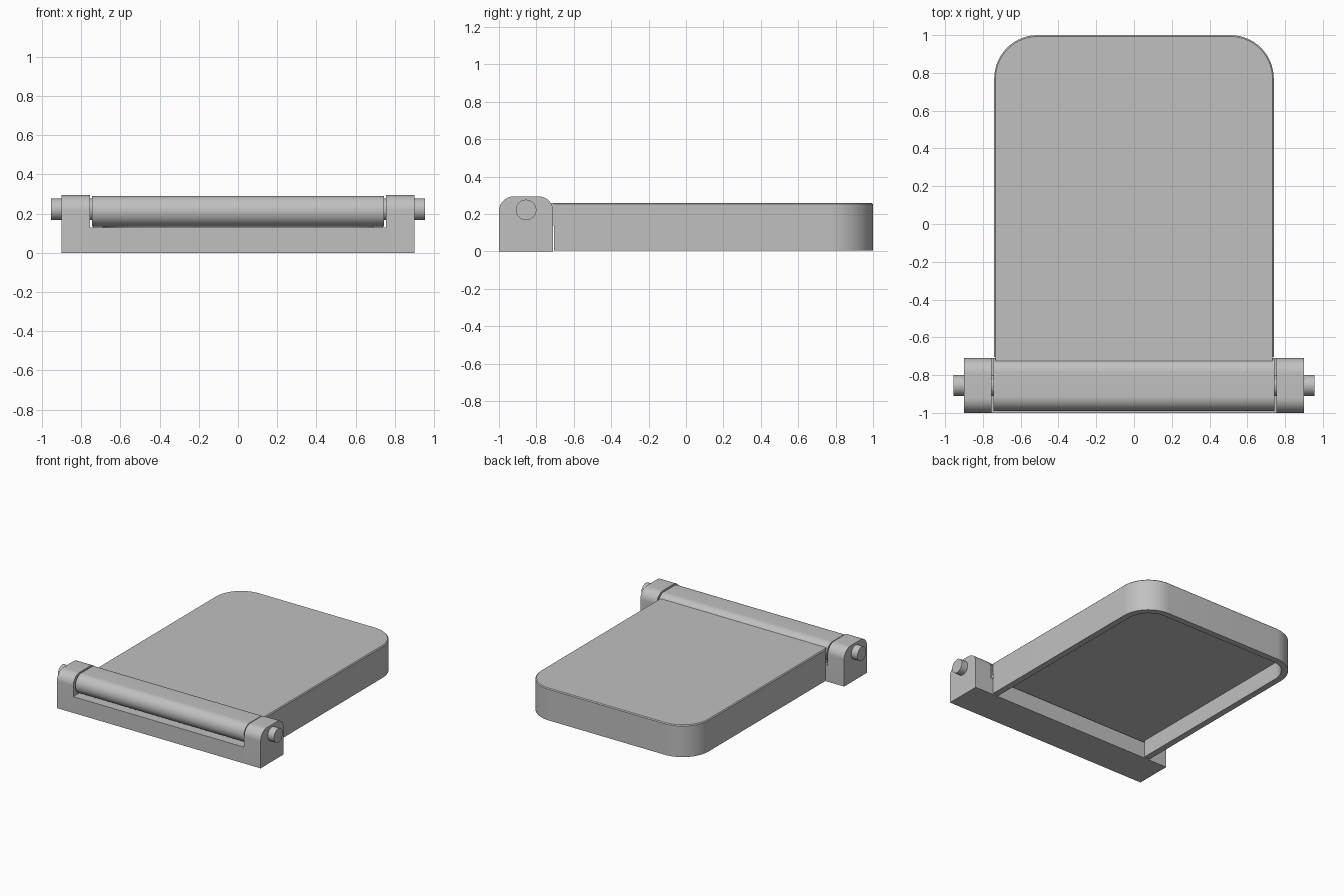
import bpy, bmesh, math
from mathutils import Vector

if "Cube" in bpy.data.objects:
    bpy.data.objects.remove(bpy.data.objects["Cube"])

grey = bpy.data.materials.new("light grey")
grey.diffuse_color = (0.53, 0.53, 0.53, 1)
grey.use_nodes = True
grey.node_tree.nodes["Principled BSDF"].inputs["Base Color"].default_value = grey.diffuse_color


def loft(name, rings):
    """Skin a stack of matching 3D rings and cap both ends."""
    bm = bmesh.new()
    rows = [[bm.verts.new(p) for p in r] for r in rings]
    n = len(rows[0])
    for a, b in zip(rows, rows[1:]):
        for i in range(n):
            j = (i + 1) % n
            bm.faces.new((a[i], a[j], b[j], b[i]))
    bm.faces.new(rows[0][::-1])
    bm.faces.new(rows[-1])
    bmesh.ops.recalc_face_normals(bm, faces=bm.faces)
    me = bpy.data.meshes.new(name)
    bm.to_mesh(me)
    bm.free()
    ob = bpy.data.objects.new(name, me)
    bpy.context.collection.objects.link(ob)
    me.materials.append(grey)
    return ob


def outline(u0, u1, v0, v1, radii, steps=16):
    """Rectangle with a radius per corner: low-low, high-low, high-high, low-high."""
    pts = []
    corners = ((u0, v0, 1, 1), (u1, v0, -1, 1), (u1, v1, -1, -1), (u0, v1, 1, -1))
    for k, ((u, v, su, sv), r) in enumerate(zip(corners, radii)):
        if r == 0:
            pts.append((u, v))
            continue
        for i in range(steps + 1):
            a = math.pi + (k + i / steps) * math.pi / 2
            pts.append((u + su * r + r * math.cos(a), v + sv * r + r * math.sin(a)))
    return pts


def along_x(name, prof, x0, x1):
    return loft(name, [[Vector((x, y, z)) for y, z in prof] for x in (x0, x1)])


def smooth(ob):
    bpy.ops.object.select_all(action='DESELECT')
    ob.select_set(True)
    bpy.context.view_layer.objects.active = ob
    bpy.ops.object.shade_smooth_by_angle(angle=math.radians(30))


# base bar with a rounded lug at each end
along_x("base_bar", outline(-1, -0.71, 0, 0.13, (0, 0, 0, 0)), -0.755, 0.755)
lug = outline(-1, -0.71, 0, 0.295, (0, 0, 0.08, 0.08))
for side, x0, x1 in (("left", -0.9, -0.755), ("right", 0.755, 0.9)):
    smooth(along_x(side + "_lug", lug, x0, x1))

# hinge barrel and the pin through it
smooth(along_x("hinge_barrel", outline(-0.99, -0.71, 0.135, 0.29, (0.077,) * 4), -0.745, 0.745))
pin = [(-0.855 + 0.055 * math.cos(i * math.tau / 48), 0.222 + 0.055 * math.sin(i * math.tau / 48))
       for i in range(48)]
smooth(along_x("hinge_pin", pin, -0.955, 0.955))

# lid with rounded far corners and a fine chamfer on top
rings = []
for z, d in ((0.005, 0), (0.253, 0), (0.26, 0.007)):
    o = outline(-0.74 + d, 0.74 - d, -0.705, 1 - d, (0, 0, 0.23 - d, 0.23 - d))
    rings.append([Vector((x, y, z)) for x, y in o])
lid = loft("lid", rings)

# hollow underside, open towards the hinge
o = outline(-0.69, 0.69, -0.8, 0.95, (0, 0, 0.18, 0.18))
hollow = loft("lid_hollow_cutter", [[Vector((x, y, z)) for x, y in o] for z in (-0.1, 0.14)])
hollow.hide_render = True
hollow.hide_viewport = True
cut = lid.modifiers.new("hollow", 'BOOLEAN')
cut.operation = 'DIFFERENCE'
cut.object = hollow
cut.solver = 'EXACT'
smooth(lid)

# neck joining the lid to the barrel
along_x("lid_neck", outline(-0.78, -0.705, 0.14, 0.26, (0, 0, 0, 0)), -0.733, 0.733)
